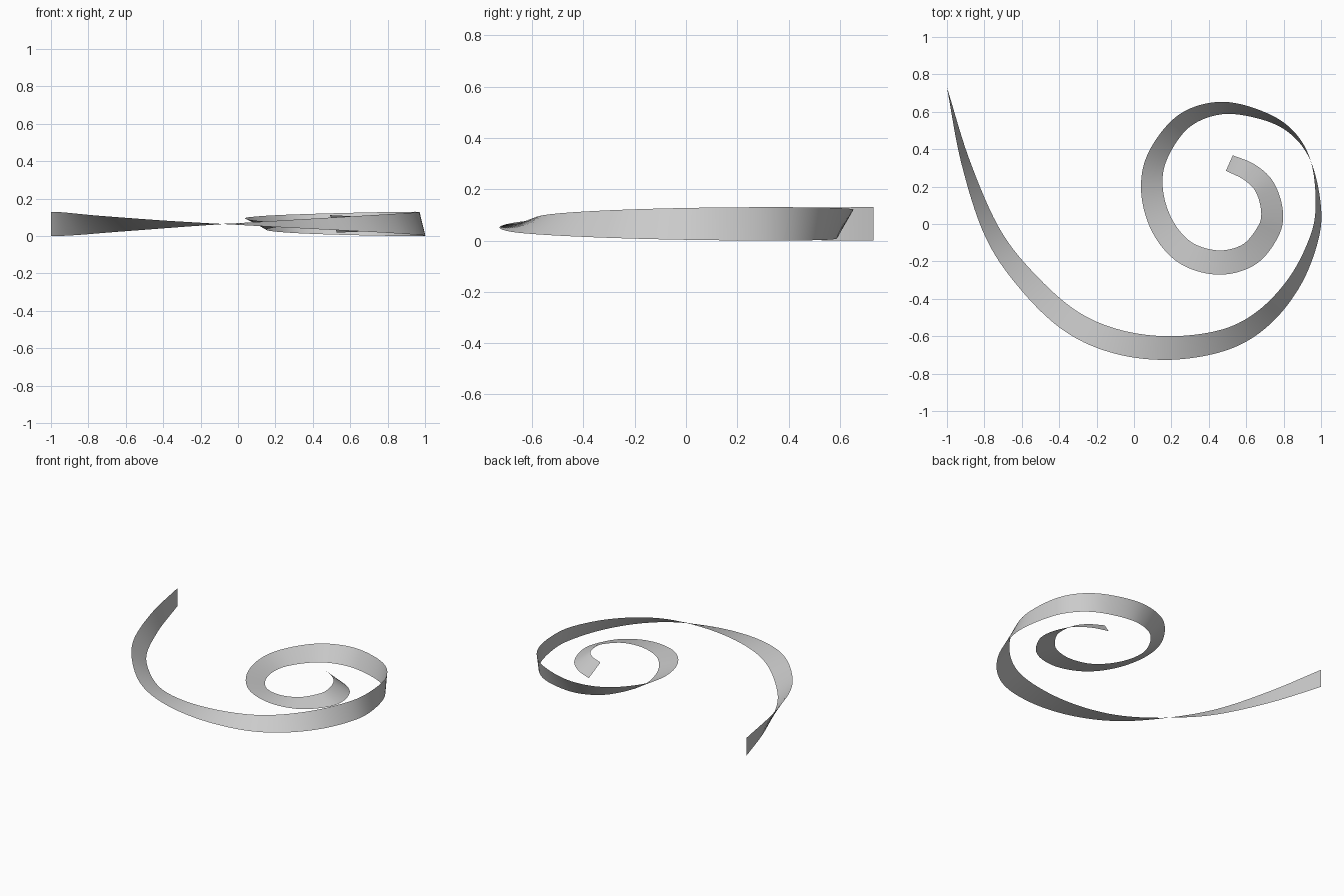
import bpy
import bmesh
import math
from mathutils import Vector

cube = bpy.data.objects.get("Cube")
if cube:
    bpy.data.objects.remove(cube, do_unlink=True)

HALF_WIDTH = 0.065
TOTAL_TWIST = math.radians(316)
STEPS_PER_SPAN = 10

# Centre line of the spiral, from the open tail to the inner end
path = [
    (-1, .73), (-.9, .33), (-.755, -.05), (-.567, -.31), (-.337, -.52),
    (-.086, -.63), (.2, -.663), (.49, -.617), (.695, -.5), (.86, -.307),
    (.962, -.08), (.985, .1), (.947, .33), (.85, .484), (.695, .577),
    (.47, .62), (.267, .55), (.128, .366), (.096, .185), (.15, -.008),
    (.273, -.152), (.45, -.206), (.615, -.163), (.717, -.04), (.738, .067),
    (.7, .195), (.62, .275), (.51, .326),
]


def smooth_path(points, steps):
    """Sample a smooth curve passing through all the points."""
    pts = [Vector(p) for p in points]
    pts = [2 * pts[0] - pts[1]] + pts + [2 * pts[-1] - pts[-2]]
    samples = []
    for a, b, c, d in zip(pts, pts[1:], pts[2:], pts[3:]):
        for i in range(steps):
            t = i / steps
            samples.append(0.5 * (2 * b + (c - a) * t
                                  + (2 * a - 5 * b + 4 * c - d) * t ** 2
                                  + (3 * b - a - 3 * c + d) * t ** 3))
    samples.append(pts[-2])
    return samples


def make_material(name, colour):
    mat = bpy.data.materials.new(name)
    mat.use_nodes = True
    mat.diffuse_color = colour
    mat.node_tree.nodes["Principled BSDF"].inputs["Base Color"].default_value = colour
    return mat


# Running length along the centre line drives an even twist
centre = smooth_path(path, STEPS_PER_SPAN)
lengths = [0.0]
for a, b in zip(centre, centre[1:]):
    lengths.append(lengths[-1] + (b - a).length)

# Twisted ribbon: one pair of edge vertices for each sample
bm = bmesh.new()
rows = []
last = len(centre) - 1
for i, point in enumerate(centre):
    tangent = (centre[min(i + 1, last)] - centre[max(i - 1, 0)]).normalized()
    outward = Vector((tangent.y, -tangent.x, 0))
    angle = TOTAL_TWIST * lengths[i] / lengths[-1]
    across = outward * math.sin(angle) + Vector((0, 0, math.cos(angle)))
    middle = Vector((point.x, point.y, HALF_WIDTH))
    rows.append([bm.verts.new(middle + across * side * HALF_WIDTH)
                 for side in (1, -1)])
for (a, b), (c, d) in zip(rows, rows[1:]):
    bm.faces.new((a, b, d, c)).smooth = True

mesh = bpy.data.meshes.new("spiral_ribbon")
bm.to_mesh(mesh)
bm.free()
mesh.materials.append(make_material("light grey", (0.6, 0.6, 0.6, 1)))
ribbon = bpy.data.objects.new("spiral_ribbon", mesh)
bpy.context.collection.objects.link(ribbon)
